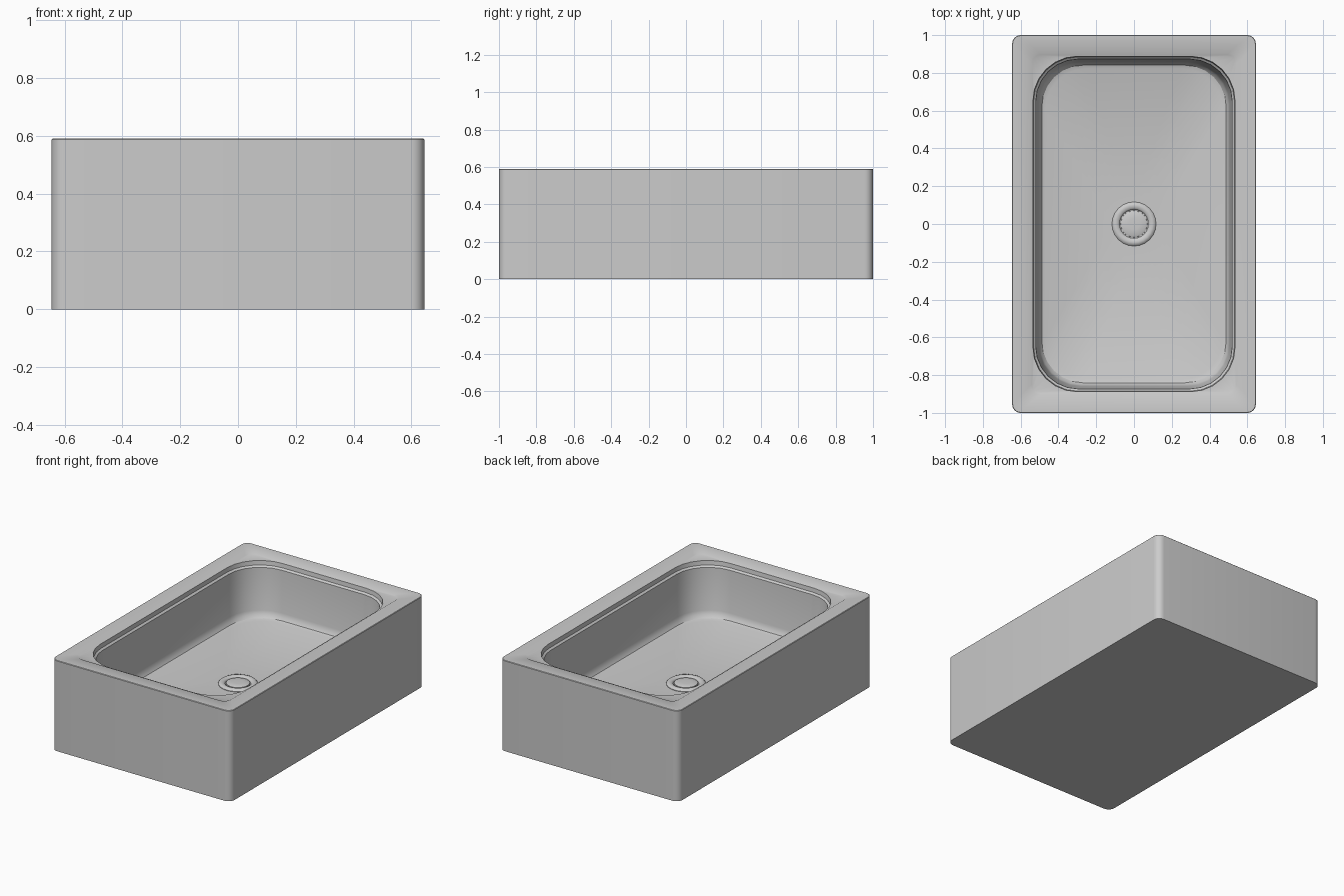
import bpy, bmesh, math

N = 6  # segments per rounded corner


def rounded_rect(hx, hy, r, z):
    pts = []
    for i, (sx, sy) in enumerate([(1, 1), (-1, 1), (-1, -1), (1, -1)]):
        for k in range(N + 1):
            a = math.pi / 2 * (i + k / N)
            pts.append((sx * (hx - r) + r * math.cos(a),
                        sy * (hy - r) + r * math.sin(a), z))
    return pts


def loft(name, rings, angle=30):
    bm = bmesh.new()
    loops = [[bm.verts.new(p) for p in rounded_rect(*ring)] for ring in rings]
    n = len(loops[0])
    for a, b in zip(loops, loops[1:]):
        for i in range(n):
            j = (i + 1) % n
            bm.faces.new((a[i], a[j], b[j], b[i]))
    bm.faces.new(loops[0][::-1])
    bm.faces.new(loops[-1])
    bmesh.ops.remove_doubles(bm, verts=bm.verts, dist=1e-5)
    bmesh.ops.recalc_face_normals(bm, faces=bm.faces)
    me = bpy.data.meshes.new(name)
    bm.to_mesh(me)
    bm.free()
    ob = bpy.data.objects.new(name, me)
    bpy.context.collection.objects.link(ob)
    bpy.ops.object.select_all(action='DESELECT')
    ob.select_set(True)
    bpy.context.view_layer.objects.active = ob
    bpy.ops.object.shade_smooth_by_angle(angle=math.radians(angle))
    return ob


# Solid block with a rim, small recess, lip, tapered walls and sunken floor
loft("basin", [
    (0.645, 1.0, 0.045, 0.0),
    (0.645, 1.0, 0.045, 0.587),
    (0.642, 0.997, 0.042, 0.59),
    (0.55, 0.905, 0.05, 0.59),
    (0.54, 0.895, 0.045, 0.584),
    (0.535, 0.888, 0.235, 0.582),
    (0.532, 0.885, 0.235, 0.555),
    (0.520, 0.873, 0.225, 0.545),
    (0.505, 0.858, 0.22, 0.275),
    (0.499, 0.852, 0.22, 0.25),
    (0.488, 0.841, 0.22, 0.234),
    (0.470, 0.823, 0.22, 0.227),
    (0.117, 0.117, 0.117, 0.219),
])

# Drain: rounded ring with a groove around a central plug
loft("drain", [
    (0.117, 0.117, 0.117, 0.212),
    (0.117, 0.117, 0.117, 0.222),
    (0.110, 0.110, 0.110, 0.230),
    (0.098, 0.098, 0.098, 0.233),
    (0.084, 0.084, 0.084, 0.230),
    (0.077, 0.077, 0.077, 0.224),
    (0.075, 0.075, 0.075, 0.215),
    (0.071, 0.071, 0.071, 0.215),
    (0.070, 0.070, 0.070, 0.226),
    (0.060, 0.060, 0.060, 0.230),
    (0.030, 0.030, 0.030, 0.232),
], 40)
